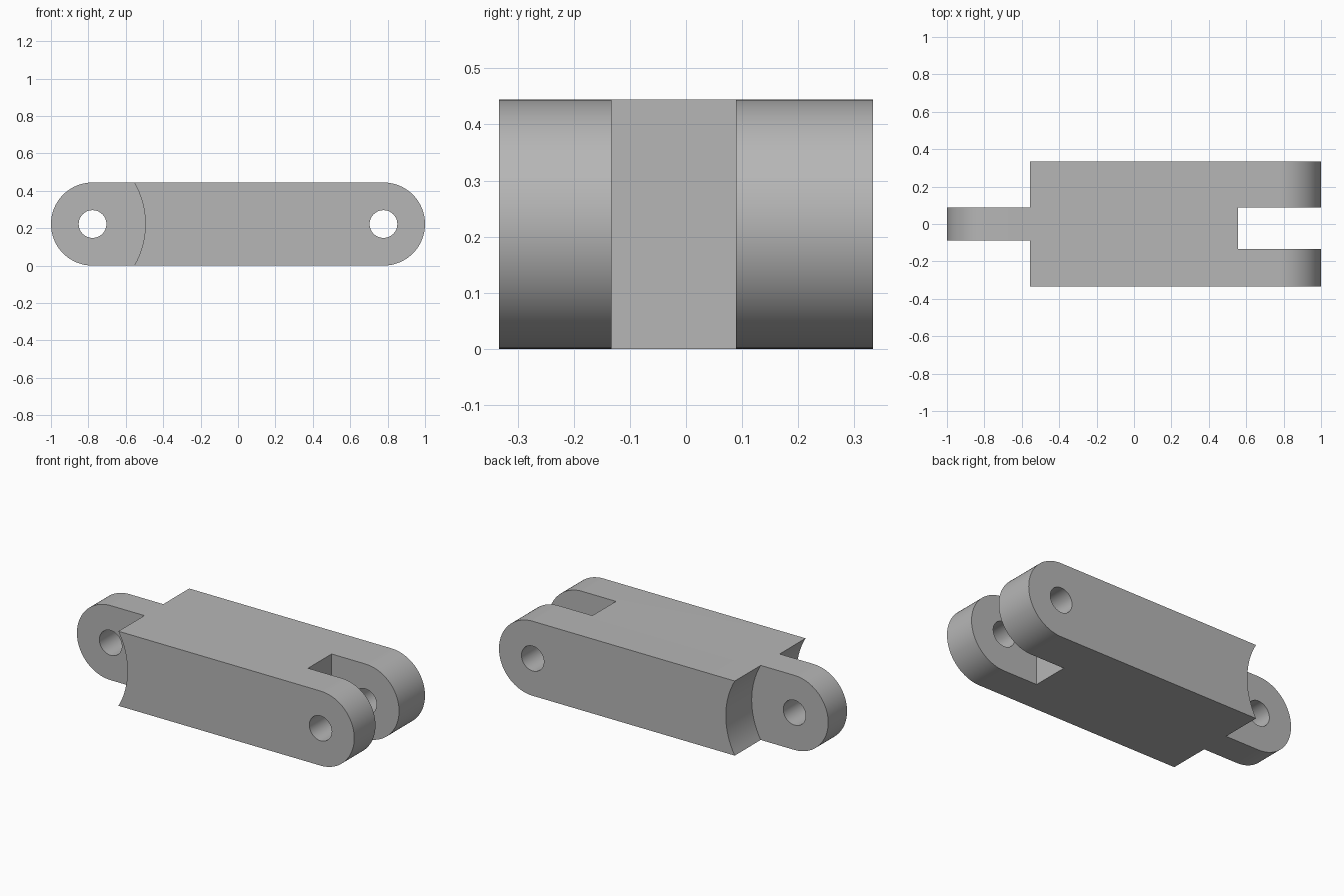
import bpy
import bmesh
import math
from mathutils import Matrix

cube = bpy.data.objects.get("Cube")
if cube:
    bpy.data.objects.remove(cube, do_unlink=True)

R = 2 / 9            # end radius, half the height
PIVOT = 1 - R        # pivot distance from the middle
HALF_W = 1 / 3       # half the width
TONGUE = 0.089       # half the tongue thickness
SLOT_FRONT = -0.133  # front wall of the fork slot
SHOULDER_R = 2 * R   # radius of the hollow shoulders
SHOULDER_X = -0.94   # centre of the hollow shoulders

gray = bpy.data.materials.new("light gray")
gray.use_nodes = True
color = (0.47, 0.47, 0.47, 1)
gray.diffuse_color = color
gray.node_tree.nodes["Principled BSDF"].inputs["Base Color"].default_value = color


def add_object(name, bm):
    bmesh.ops.recalc_face_normals(bm, faces=bm.faces)
    mesh = bpy.data.meshes.new(name)
    bm.to_mesh(mesh)
    bm.free()
    mesh.materials.append(gray)
    obj = bpy.data.objects.new(name, mesh)
    bpy.context.collection.objects.link(obj)
    return obj


def cylinder(name, x, radius, y0, y1, segments):
    """Cylinder along y at mid height."""
    bm = bmesh.new()
    place = Matrix.Translation((x, (y0 + y1) / 2, R)) @ Matrix.Rotation(math.pi / 2, 4, "X")
    bmesh.ops.create_cone(bm, cap_ends=True, segments=segments, radius1=radius,
                          radius2=radius, depth=y1 - y0, matrix=place)
    return add_object(name, bm)


def box(name, x0, x1, y0, y1):
    bm = bmesh.new()
    place = Matrix.Translation(((x0 + x1) / 2, (y0 + y1) / 2, R))
    bmesh.ops.create_cube(bm, size=1, matrix=place @ Matrix.Diagonal((x1 - x0, y1 - y0, 1, 1)))
    return add_object(name, bm)


# Link body: a bar with fully rounded ends
STEPS = 40
bm = bmesh.new()
outline = []
for side in (1, -1):
    for i in range(STEPS + 1):
        a = math.pi * i / STEPS - math.pi / 2
        outline.append(bm.verts.new((side * (PIVOT + R * math.cos(a)), -HALF_W,
                                     R + side * R * math.sin(a))))
face = bm.faces.new(outline)
extruded = bmesh.ops.extrude_face_region(bm, geom=[face])["geom"]
bmesh.ops.translate(bm, vec=(0, 2 * HALF_W, 0),
                    verts=[v for v in extruded if isinstance(v, bmesh.types.BMVert)])
link = add_object("chain_link", bm)

# Cutters: fork slot, hollow shoulders beside the tongue, pin holes
cutters = [
    box("slot_cutter", 0.555, 1.2, SLOT_FRONT, TONGUE),
    cylinder("front_shoulder_cutter", SHOULDER_X, SHOULDER_R, -0.5, -TONGUE, 96),
    cylinder("back_shoulder_cutter", SHOULDER_X, SHOULDER_R, TONGUE, 0.5, 96),
    cylinder("tongue_hole_cutter", -PIVOT, R / 3, -0.5, 0.5, 48),
    cylinder("fork_hole_cutter", PIVOT, R / 3, -0.5, 0.5, 48),
]
bpy.ops.object.select_all(action="DESELECT")
link.select_set(True)
bpy.context.view_layer.objects.active = link
for cutter in cutters:
    cutter.hide_render = True
    mod = link.modifiers.new(cutter.name, "BOOLEAN")
    mod.operation = "DIFFERENCE"
    mod.solver = "EXACT"
    mod.object = cutter
    bpy.ops.object.modifier_apply(modifier=mod.name)
    bpy.data.objects.remove(cutter, do_unlink=True)

bpy.ops.object.shade_smooth_by_angle(angle=math.radians(25))
